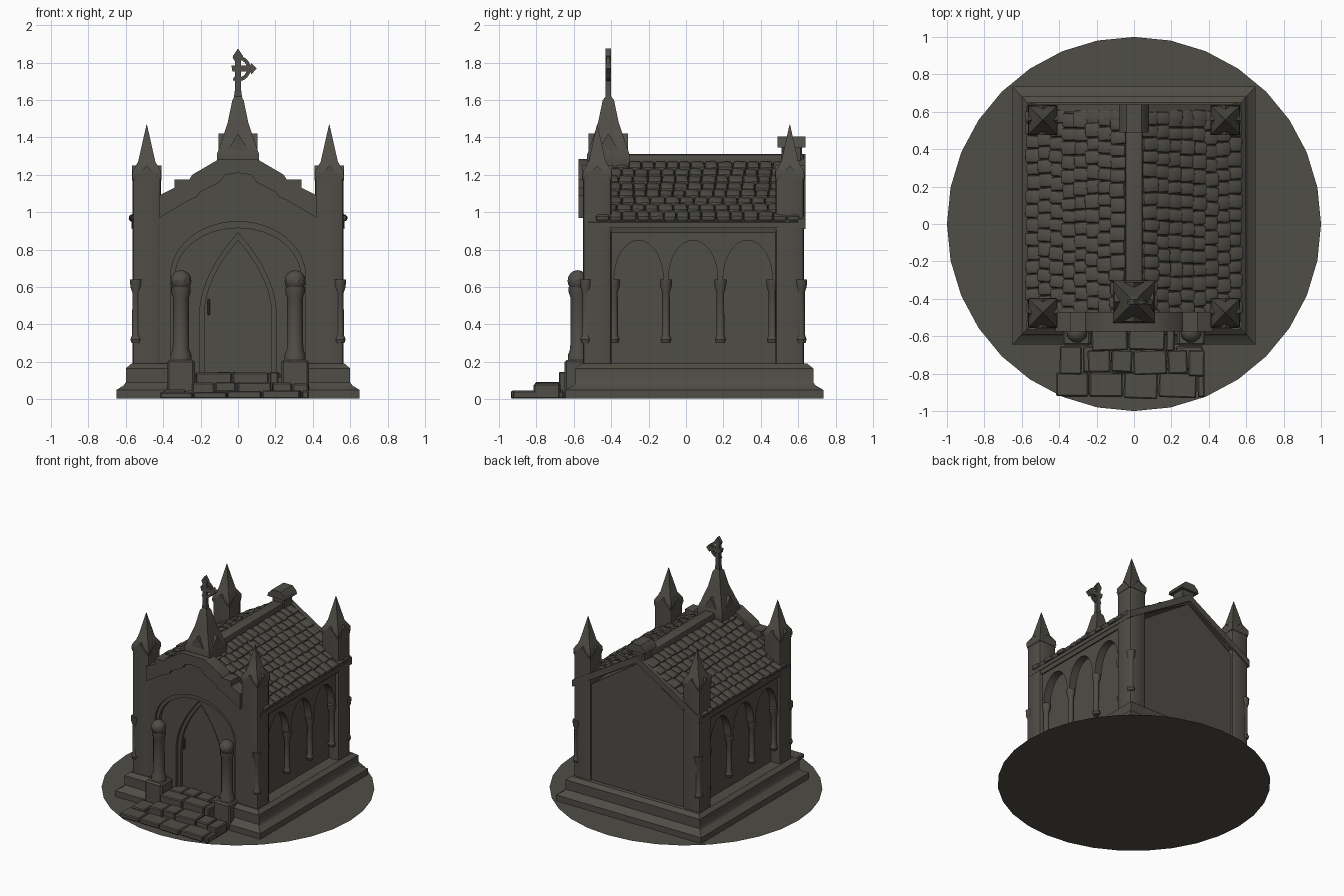
import bpy, bmesh, math, random
from mathutils import Matrix

if "Cube" in bpy.data.objects:
    bpy.data.objects.remove(bpy.data.objects["Cube"])
random.seed(4)
made = []

stone = bpy.data.materials.new("dark_stone")
stone.use_nodes = True
COLOUR = (0.08, 0.074, 0.062, 1)
stone.diffuse_color = COLOUR
stone.node_tree.nodes["Principled BSDF"].inputs["Base Color"].default_value = COLOUR


def finish(bm, name):
    bmesh.ops.recalc_face_normals(bm, faces=bm.faces)
    mesh = bpy.data.meshes.new(name)
    bm.to_mesh(mesh)
    bm.free()
    mesh.materials.append(stone)
    ob = bpy.data.objects.new(name, mesh)
    bpy.context.collection.objects.link(ob)
    made.append(ob)
    return ob


def add_box(bm, lo, hi, rot=None):
    mid = [(a + b) / 2 for a, b in zip(lo, hi)]
    size = [b - a for a, b in zip(lo, hi)]
    m = Matrix.Translation(mid) @ (rot or Matrix()) @ Matrix.Diagonal((*size, 1))
    bmesh.ops.create_cube(bm, size=1, matrix=m)


def box(name, lo, hi, bevel=0.0, segments=1):
    bm = bmesh.new()
    add_box(bm, lo, hi)
    if bevel:
        bmesh.ops.bevel(bm, geom=bm.edges[:], offset=bevel, segments=segments,
                        affect='EDGES', profile=0.5)
    return finish(bm, name)


def slab(name, pts, a, b, axis="y"):
    """Extrude an outline, given in x,z or y,z, from a to b."""
    def put(p, d):
        return (p[0], d, p[1]) if axis == "y" else (d, p[0], p[1])
    bm = bmesh.new()
    rings = [[bm.verts.new(put(p, d)) for p in pts] for d in (a, b)]
    for ring in rings:
        bm.faces.new(ring)
    for i in range(len(pts)):
        j = (i + 1) % len(pts)
        bm.faces.new((rings[0][i], rings[0][j], rings[1][j], rings[1][i]))
    return finish(bm, name)


def loft(name, profile, x, y, n=12, half=(1, 1)):
    """Stack n-sided rings (size, z); four-sided ones are squares."""
    k, turn = (math.sqrt(2), math.pi / 4) if n == 4 else (1, 0)
    bm = bmesh.new()
    rings = []
    for r, z in profile:
        rings.append([bm.verts.new((x + half[0] * k * r * math.cos(turn + math.tau * i / n),
                                    y + half[1] * k * r * math.sin(turn + math.tau * i / n), z))
                      for i in range(n)])
    bm.faces.new(rings[0])
    bm.faces.new(rings[-1])
    for p, q in zip(rings, rings[1:]):
        for i in range(n):
            j = (i + 1) % n
            bm.faces.new((p[i], p[j], q[j], q[i]))
    return finish(bm, name)


def mirrored(pts):
    return pts + [(-x, z) for x, z in reversed(pts) if x > 0]


def arch(w, spring, top, pointed, n=12):
    """Arch line from the right springing over to the left one."""
    side = []
    for i in range(n + 1):
        t = i / n
        if pointed:
            side.append((w * (1 - t ** 1.9), spring + (top - spring) * t))
        else:
            a = t * math.pi / 2
            side.append((w * math.cos(a), spring + (top - spring) * math.sin(a)))
    side[-1] = (0, top)
    return mirrored(side)


def gables(name, x, y, w, d, low, peak):
    slab(name + "_front_gable", [(x - w, low), (x + w, low), (x, peak)], y - d, y + d)
    slab(name + "_side_gable", [(y - w, low), (y + w, low), (y, peak)], x - d, x + d, "x")


# Ground disc
bm = bmesh.new()
bmesh.ops.create_circle(bm, cap_ends=True, segments=32, radius=1)
finish(bm, "ground_disc")

# Plinth with a gap for the doorway
plinth = loft("plinth", [(0, 0.003), (0.65, 0.003), (0.65, 0.05), (0.61, 0.075), (0.6, 0.09),
                         (0.6, 0.165), (0.57, 0.19)], 0, 0.045, 4, (1, 1.06))
cutter = box("doorway_cutter", (-0.24, -0.9, 0.12), (0.24, -0.45, 0.4))
cutter.hide_render = True
cutter.hide_set(True)
made.remove(cutter)
cut = plinth.modifiers.new("doorway", 'BOOLEAN')
cut.object = cutter
cut.solver = 'EXACT'

# Body, roof and back coping
slab("body", mirrored([(0.48, 0.15), (0.48, 0.92), (0, 1.24)]), -0.42, 0.615)
slab("roof_slab", [(0, 1.28), (0.57, 0.945), (0.57, 0.915), (0, 1.24), (-0.57, 0.915), (-0.57, 0.945)],
     -0.52, 0.62)
slab("back_coping", [(0, 1.31), (0.57, 0.965), (0.57, 0.91), (0, 1.255), (-0.57, 0.91), (-0.57, 0.965)],
     0.6, 0.64)
box("ridge_cap", (-0.045, -0.45, 1.25), (0.045, 0.63, 1.31), 0.012, 2)
box("ridge_end_block", (-0.055, 0.51, 1.25), (0.055, 0.62, 1.36), 0.008)
slab("ridge_end_cap", [(-0.08, 1.345), (0.08, 1.345), (0.075, 1.37), (0.04, 1.405), (-0.04, 1.405),
                       (-0.075, 1.37)], 0.49, 0.64)

# Rounded roof tiles
bm = bmesh.new()
slope = math.atan2(0.335, 0.57)
for s in (-1, 1):
    for row in range(8):
        x = 0.085 + row * 0.064
        z = 1.293 - x * math.tan(slope)
        y = -0.52 + (row % 2) * 0.036
        while y < 0.59:
            w = random.uniform(0.064, 0.082)
            turn = Matrix.Rotation(s * (slope - 0.16 + random.uniform(-0.06, 0.06)), 4, 'Y') \
                @ Matrix.Rotation(random.uniform(-0.08, 0.08), 4, 'Z')
            c = (s * (x + random.uniform(-0.006, 0.006)), min(y + w / 2, 0.575), z)
            h = (0.047, w / 2, 0.018)
            add_box(bm, [a - b for a, b in zip(c, h)], [a + b for a, b in zip(c, h)], turn)
            y += w
bmesh.ops.bevel(bm, geom=bm.edges[:], offset=0.016, segments=2, affect='EDGES', profile=0.5)
finish(bm, "roof_tiles")

# Corner pillars with pinnacles, and a small shaft on each outer corner
SHAFT = [(0.024, 0.3), (0.03, 0.32), (0.021, 0.345), (0.02, 0.57), (0.03, 0.6), (0.033, 0.64)]
for side, s in (("left", 1), ("right", -1)):
    for end, y, out in (("front", -0.475, -1), ("back", 0.555, 1)):
        n, x = f"{end}_{side}_", s * 0.488
        bm = bmesh.new()
        add_box(bm, (x - 0.077, y - 0.077, 0.15), (x + 0.077, y + 0.077, 1.2))
        bmesh.ops.bevel(bm, geom=[e for e in bm.edges if abs(e.verts[0].co.z - e.verts[1].co.z) > 0.5],
                        offset=0.022, segments=2, affect='EDGES', profile=0.5)
        finish(bm, n + "pillar")
        loft(n + "pinnacle", [(0.07, 1.17), (0.078, 1.185), (0.076, 1.22), (0.046, 1.27),
                              (0.001, 1.47)], x, y, 4)
        gables(n + "pinnacle", x, y, 0.07, 0.08, 1.17, 1.25)
        loft(n + "shaft", SHAFT, s * 0.545, y + out * 0.06)

# Side arcades
bays = [-0.253, 0.038, 0.33]
outline = [(0.49, 0.93), (0.49, 0.64)]
for c in reversed(bays):
    outline += [(c + y, z) for y, z in arch(0.132, 0.64, 0.85, False, 8)]
outline += [(-0.41, 0.64), (-0.41, 0.93)]
for side, s in (("left", 1), ("right", -1)):
    slab(side + "_arcade", outline, s * 0.47, s * 0.54, "x")
    slab(side + "_cornice", [(s * 0.47, 0.89), (s * 0.55, 0.89), (s * 0.565, 0.95), (s * 0.47, 0.95)],
         -0.42, 0.5)
    for i, y in enumerate((-0.385, -0.107, 0.184, 0.462)):
        loft(f"{side}_arcade_shaft_{i}", SHAFT, s * 0.515, y)

# Front wall with a round arch, inner wall with a pointed arch, stepped coping
top = [(0.42, 1.09), (0.34, 1.13), (0.34, 1.175), (0.26, 1.175), (0.245, 1.2), (0.1, 1.285)]
low = [(0.42, 0.97), (0.26, 1.065), (0.22, 1.08), (0.2, 1.11), (0.1, 1.16), (0.07, 1.2), (0, 1.21)]
opening = arch(0.36, 0.66, 0.95, False)
slab("front_wall", mirrored([(0.43, 0.12)] + top) + [(-0.36, 0.12)] + opening[::-1] + [(0.36, 0.12)],
     -0.545, -0.47)
slab("front_coping", mirrored(top) + mirrored(low)[::-1], -0.575, -0.52)
recess = arch(0.335, 0.66, 0.915, False)
slab("arch_moulding", [(0.36, 0.12)] + opening + [(-0.36, 0.12), (-0.335, 0.12)] + recess[::-1]
     + [(0.335, 0.12)], -0.53, -0.47)
door_hole = arch(0.205, 0.45, 0.89, True)
slab("inner_wall", mirrored([(0.4, 0.12), (0.4, 0.9), (0.2, 1.02)]) + [(-0.205, 0.12)]
     + door_hole[::-1] + [(0.205, 0.12)], -0.5, -0.42)
leaf = arch(0.18, 0.45, 0.85, True)
slab("door_frame", [(0.205, 0.12)] + door_hole + [(-0.205, 0.12), (-0.18, 0.12)] + leaf[::-1]
     + [(0.18, 0.12)], -0.475, -0.42)
slab("door", [(0.19, 0.12)] + arch(0.19, 0.45, 0.87, True) + [(-0.19, 0.12)], -0.455, -0.415)
box("door_handle", (-0.163, -0.475, 0.45), (-0.15, -0.45, 0.535), 0.004)

# Porch columns
for side, s in (("left", 1), ("right", -1)):
    x = s * 0.305
    box(side + "_column_pedestal", (x - 0.075, -0.65, 0.003), (x + 0.075, -0.5, 0.21), 0.012)
    loft(side + "_porch_column", [(0.058, 0.2), (0.055, 0.24), (0.044, 0.27), (0.042, 0.54),
                                  (0.052, 0.57), (0.052, 0.6)], x, -0.575)
    ball = [(0.056 * math.sin(math.pi * (i + 0.05) / 8.1), 0.633 - 0.057 * math.cos(math.pi * i / 8))
            for i in range(9)]
    loft(side + "_column_ball", ball, x, -0.58, 10)

# Spire over the door
loft("front_spire", [(0.1, 1.2), (0.113, 1.27), (0.113, 1.31), (0.095, 1.36), (0.055, 1.48),
                     (0.03, 1.6), (0.014, 1.62)], 0, -0.415, 4)
gables("front_spire", 0, -0.415, 0.09, 0.105, 1.28, 1.42)

# Broken ring cross
slab("cross_shaft", mirrored([(0.028, 1.58), (0.017, 1.65), (0.017, 1.81), (0.027, 1.835), (0, 1.875)]),
     -0.43, -0.4)
slab("cross_arm", [(-0.035, 1.785), (-0.03, 1.752), (0.065, 1.752), (0.072, 1.738), (0.1, 1.768),
                   (0.072, 1.798), (0.065, 1.784)], -0.43, -0.4)
angles = [math.radians(-115 + 230 * i / 16) for i in range(17)]
slab("cross_ring", [(r * math.cos(a), 1.768 + r * math.sin(a))
                    for r, seq in ((0.068, angles), (0.048, angles[::-1])) for a in seq],
     -0.424, -0.406)

# Worn stone steps
bm = bmesh.new()
tiers = [(-0.42, 0.38, -0.92, -0.79, 0.042), (-0.4, 0.38, -0.79, -0.65, 0.047),
         (-0.25, 0.38, -0.8, -0.67, 0.088), (-0.23, 0.22, -0.69, -0.56, 0.14),
         (-0.23, 0.23, -0.56, -0.43, 0.145)]
for x0, x1, y0, y1, z in tiers:
    x = x0
    while x < x1 - 0.04:
        w = min(random.uniform(0.11, 0.22), x1 - x)
        add_box(bm, (x + 0.003, y0 + random.uniform(-0.015, 0.02), 0.003),
                (x + w - 0.003, y1 - 0.004, z + random.uniform(-0.006, 0.008)),
                Matrix.Rotation(random.uniform(-0.04, 0.04), 4, 'Z'))
        x += w
bmesh.ops.bevel(bm, geom=bm.edges[:], offset=0.007, segments=1, affect='EDGES')
finish(bm, "stone_steps")

# Smooth the rounded parts and keep the edges sharp
bpy.ops.object.select_all(action='DESELECT')
for ob in made:
    ob.select_set(True)
bpy.context.view_layer.objects.active = made[0]
bpy.ops.object.shade_smooth_by_angle(angle=math.radians(35))
